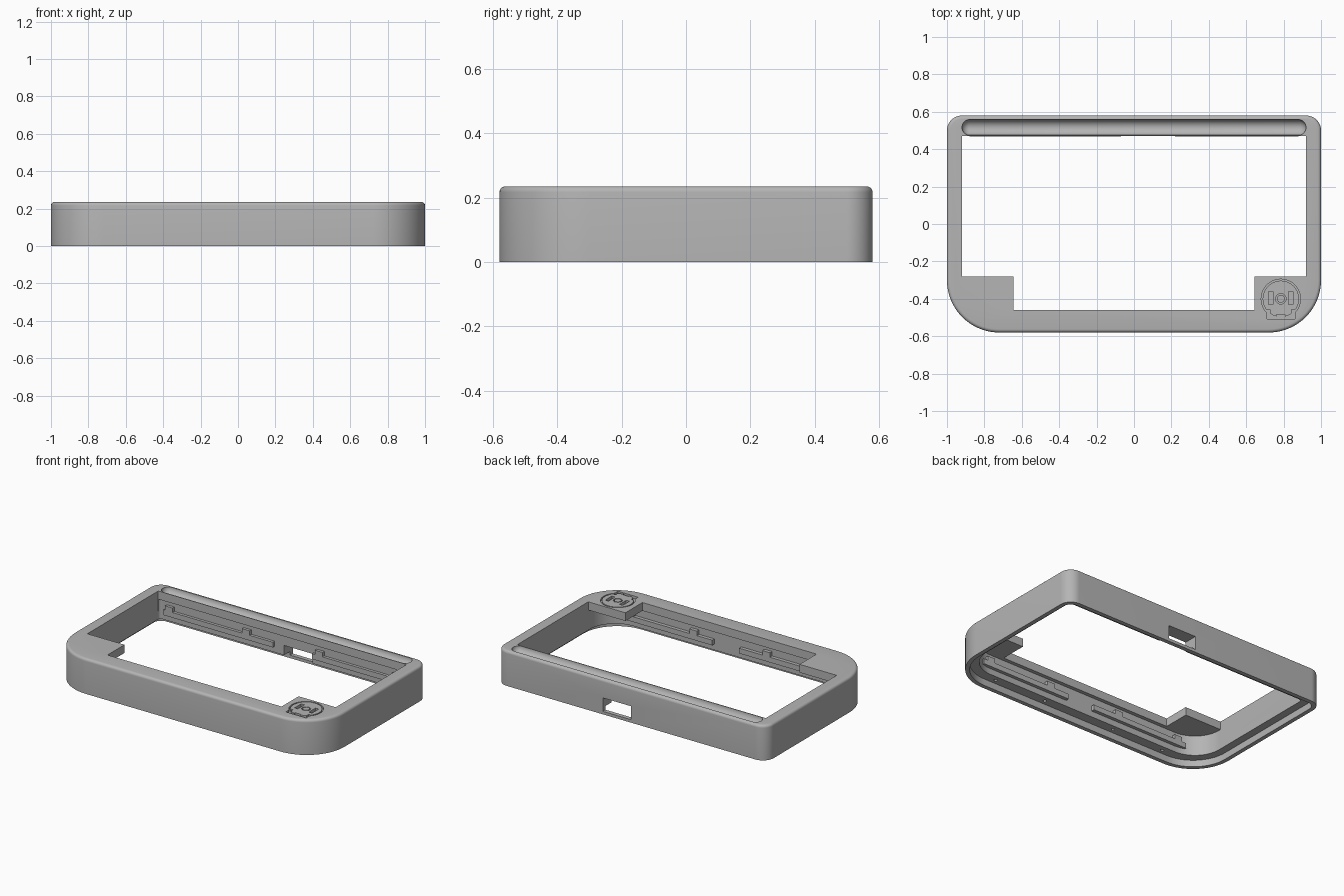
import bpy, bmesh, math
from mathutils import Matrix

old = bpy.data.objects.get("Cube")
if old:
    bpy.data.objects.remove(old, do_unlink=True)

H = 0.235          # case height
X, Y = 1.0, 0.58   # half sizes

grey = bpy.data.materials.new("matte_grey")
grey.use_nodes = True
grey.diffuse_color = (0.46, 0.46, 0.46, 1)
bsdf = grey.node_tree.nodes["Principled BSDF"]
bsdf.inputs["Base Color"].default_value = (0.46, 0.46, 0.46, 1)
bsdf.inputs["Roughness"].default_value = 0.7


def finish(name, bm):
    bmesh.ops.recalc_face_normals(bm, faces=bm.faces)
    mesh = bpy.data.meshes.new(name)
    bm.to_mesh(mesh)
    bm.free()
    mesh.materials.append(grey)
    ob = bpy.data.objects.new(name, mesh)
    bpy.context.collection.objects.link(ob)
    return ob


def rounded(x, y0, y1, r_front, r_back, steps=20):
    """Outline symmetric in x, with its own corner radius front and back."""
    pts = []
    corners = [(x - r_back, y1 - r_back, r_back), (r_back - x, y1 - r_back, r_back),
               (r_front - x, y0 + r_front, r_front), (x - r_front, y0 + r_front, r_front)]
    for k, (cx, cy, r) in enumerate(corners):
        for i in range(steps + 1):
            a = (k + i / steps) * math.pi / 2
            pts.append((cx + r * math.cos(a), cy + r * math.sin(a)))
    return pts


def prism(name, pts, z0, z1):
    bm = bmesh.new()
    face = bm.faces.new([bm.verts.new((px, py, z0)) for px, py in pts])
    ext = bmesh.ops.extrude_face_region(bm, geom=[face])
    up = [v for v in ext["geom"] if isinstance(v, bmesh.types.BMVert)]
    bmesh.ops.translate(bm, verts=up, vec=(0, 0, z1 - z0))
    return finish(name, bm)


def box(name, x0, x1, y0, y1, z0, z1):
    return prism(name, [(x0, y0), (x1, y0), (x1, y1), (x0, y1)], z0, z1)


def disc(name, cx, cy, r, z0, z1, n=48):
    ring = [(cx + r * math.cos(math.tau * i / n), cy + r * math.sin(math.tau * i / n))
            for i in range(n)]
    return prism(name, ring, z0, z1)


def apply(ob, mod):
    bpy.ops.object.select_all(action='DESELECT')
    bpy.context.view_layer.objects.active = ob
    ob.select_set(True)
    bpy.ops.object.modifier_apply(modifier=mod.name)


def combine(ob, other, operation='DIFFERENCE'):
    mod = ob.modifiers.new("combine", 'BOOLEAN')
    mod.operation, mod.solver, mod.object = operation, 'EXACT', other
    apply(ob, mod)
    bpy.data.objects.remove(other, do_unlink=True)


# Outer case: large front corners, small back corners, softened top rim
case = prism("case", rounded(X, -Y, Y, 0.28, 0.08), 0, H)
bm = bmesh.new()
bm.from_mesh(case.data)
rim = [e for e in bm.edges if all(v.co.z > H - 0.001 for v in e.verts)]
bmesh.ops.bevel(bm, geom=rim, offset=0.018, segments=5, profile=0.5, affect='EDGES')
bm.to_mesh(case.data)
bm.free()

# Hollow interior below the top plate, and the stepped recess in the base
combine(case, prism("cavity", rounded(0.92, -0.485, 0.487, 0.19, 0.02), -0.1, 0.18))
combine(case, prism("base_recess", rounded(0.972, -0.552, 0.552, 0.25, 0.055), -0.1, 0.045))

# Opening in the top plate, leaving a square tab in each front corner
opening = [(0.92, 0.47), (-0.92, 0.47), (-0.92, -0.28), (-0.645, -0.28),
           (-0.645, -0.46), (0.645, -0.46), (0.645, -0.28), (0.92, -0.28)]
combine(case, prism("top_opening", opening, 0.1, 0.4))

# Round-bottomed tray groove along the back
bm = bmesh.new()
bmesh.ops.create_uvsphere(bm, u_segments=32, v_segments=17, radius=0.042)
bmesh.ops.rotate(bm, verts=bm.verts, matrix=Matrix.Rotation(math.pi / 2, 3, 'Y'))
for v in bm.verts:
    v.co.x += math.copysign(0.878, v.co.x)
bmesh.ops.translate(bm, verts=bm.verts, vec=(0, 0.5165, H))
combine(case, finish("tray_groove", bm))

# Cable port through the back wall
combine(case, box("cable_port", 0.0, 0.21, 0.44, 0.7, 0.02, 0.11))

# Screw holes in the recessed base, front and back
for x in (-0.66, -0.27, 0.27, 0.66):
    for y in (-0.52, 0.52):
        combine(case, disc("screw_hole", x, y, 0.011, 0.0, 0.09, 12))

# Engraved round socket emblem on the left front tab
cx, cy = 0.785, -0.4
combine(case, disc("socket_recess", cx, cy, 0.105, H - 0.018, H + 0.1))
combine(case, box("socket_foot", cx - 0.075, cx + 0.075, cy - 0.108, cy - 0.07, H - 0.018, H + 0.1))
bpy.ops.object.select_all(action='DESELECT')


def smooth(ob):
    bpy.ops.object.select_all(action='DESELECT')
    bpy.context.view_layer.objects.active = ob
    ob.select_set(True)
    bpy.ops.object.shade_smooth_by_angle(angle=math.radians(30))


smooth(case)

# Raised socket face with pin slots and keyed lower edge
plug = disc("socket_face", cx, cy, 0.097, H - 0.03, H)
combine(plug, disc("centre_pin", cx, cy, 0.028, H - 0.018, H + 0.1, 32))
for s in (-1, 1):
    px = cx + s * 0.053
    combine(plug, box("pin_slot", px - 0.012, px + 0.012, cy - 0.03, cy + 0.04, H - 0.018, H + 0.1))
    kx = cx + s * 0.08
    combine(plug, box("side_key", kx - 0.022, kx + 0.022, cy - 0.12, cy - 0.058, H - 0.018, H + 0.1))
combine(plug, box("lower_key", cx - 0.022, cx + 0.022, cy - 0.12, cy - 0.085, H - 0.018, H + 0.1))
smooth(plug)
pin = disc("socket_centre", cx, cy, 0.021, H - 0.03, H, 32)
smooth(pin)

# Support ribs with locating blocks along the inner front and back walls
spans = {"front": (-0.484, -0.462, ((-0.8, -0.07), (0.13, 0.8))),
         "back": (0.472, 0.486, ((-0.88, -0.07), (0.22, 0.88)))}
for side, (y0, y1, ribs) in spans.items():
    reach = 0.006 if side == "back" else 0.0
    for x0, x1 in ribs:
        box(side + "_rib", x0, x1, y0 - 0.004, y1 + reach, 0.085, 0.12)
    outer = 0.74 if side == "front" else 0.84
    for x in (-outer, -0.27, 0.27, outer):
        box(side + "_block", x - 0.028, x + 0.028, y0 - 0.004, y1 + reach, 0.118, 0.15)
